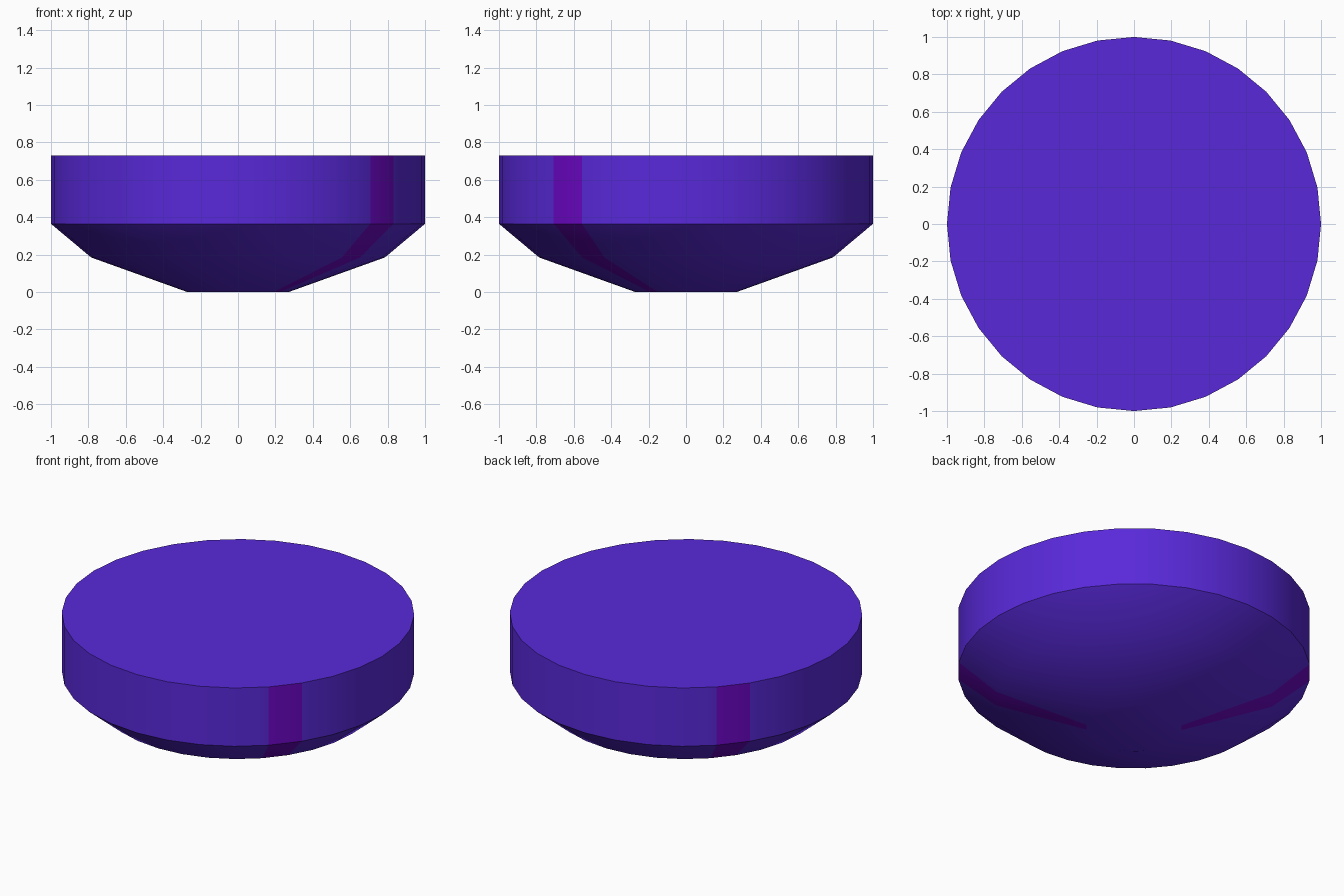
import bpy, bmesh, math

if "Cube" in bpy.data.objects:
    bpy.data.objects.remove(bpy.data.objects["Cube"])

SIDES = 32
PROFILE = [(0.27, 0.0), (0.785, 0.185), (1.0, 0.365), (1.0, 0.73)]  # radius, z
STRIPES = {12, 28}  # opposite segments carrying the magenta band


def material(name, colour):
    mat = bpy.data.materials.new(name)
    mat.diffuse_color = (*colour, 1)
    mat.use_nodes = True
    mat.node_tree.nodes["Principled BSDF"].inputs["Base Color"].default_value = mat.diffuse_color
    return mat


# Lathed bowl-shaped body
bm = bmesh.new()
rings = []
for r, z in PROFILE:
    rings.append([bm.verts.new((r * math.cos(math.tau * i / SIDES),
                                r * math.sin(math.tau * i / SIDES), z))
                  for i in range(SIDES)])
for low, high in zip(rings, rings[1:]):
    for i in range(SIDES):
        j = (i + 1) % SIDES
        face = bm.faces.new((low[i], low[j], high[j], high[i]))
        face.material_index = 1 if i in STRIPES else 0

# Flat base and lid
bm.faces.new(rings[0][::-1])
bm.faces.new(rings[-1])

mesh = bpy.data.meshes.new("round_body")
bm.to_mesh(mesh)
bm.free()
mesh.materials.append(material("violet", (0.10, 0.022, 0.70)))
mesh.materials.append(material("magenta_stripe", (0.15, 0.002, 0.56)))
body = bpy.data.objects.new("round_body", mesh)
bpy.context.collection.objects.link(body)

# Smooth sides, crisp rim edges
bpy.context.view_layer.objects.active = body
body.select_set(True)
bpy.ops.object.shade_smooth_by_angle(angle=math.radians(30))
